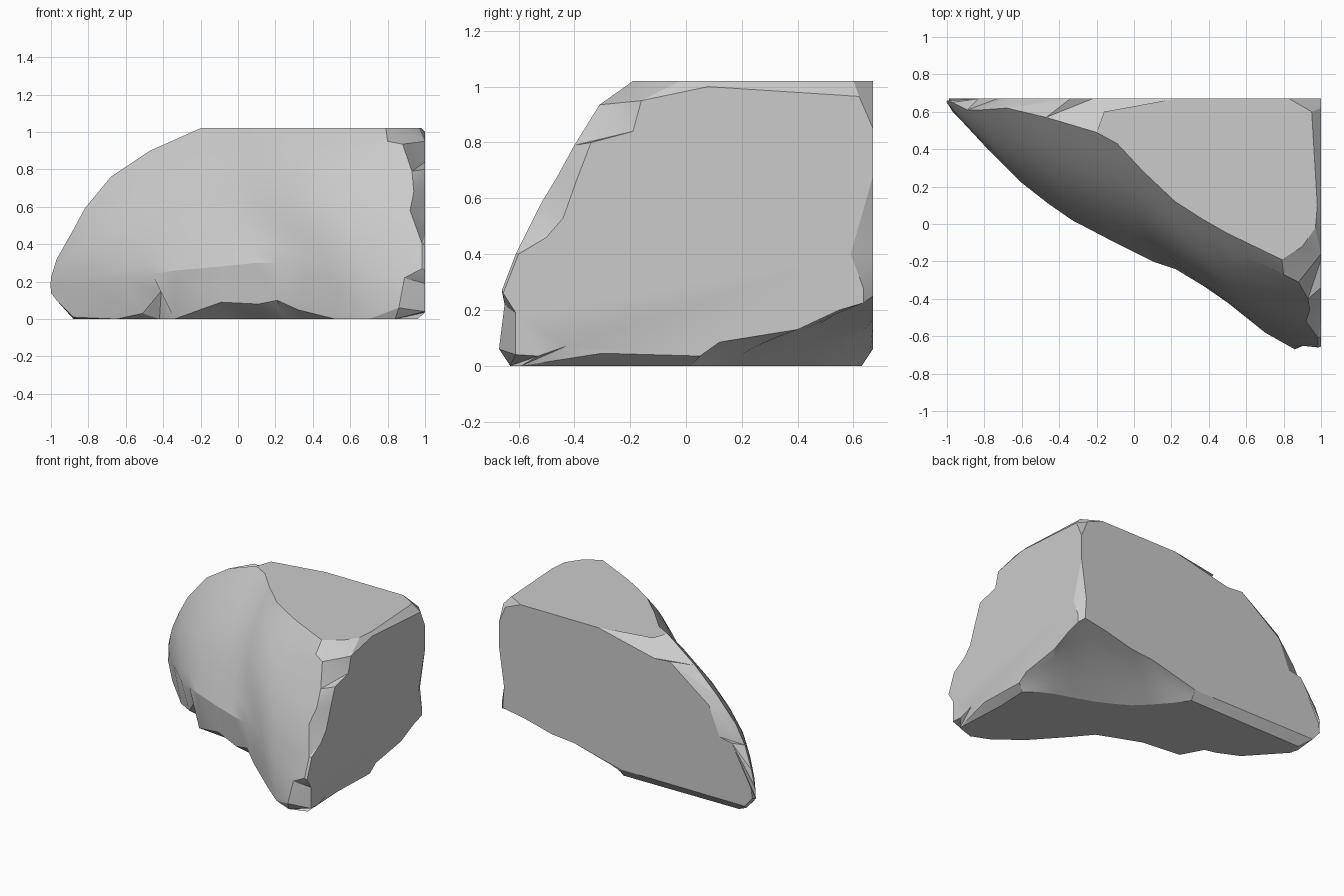
import bpy, bmesh, math
from mathutils import Vector

if "Cube" in bpy.data.objects:
    bpy.data.objects.remove(bpy.data.objects["Cube"])

bm = bmesh.new()
cache = {}


def vert(p):
    key = tuple(round(c, 3) for c in p)
    if key not in cache:
        cache[key] = bm.verts.new(key)
    return cache[key]


def face(points):
    vs = []
    for p in points:
        v = vert(p)
        if v not in vs:
            vs.append(v)
    if len(vs) > 2 and bm.faces.get(vs) is None:
        bm.faces.new(vs)


def lengths(line):
    out = [0.0]
    for a, b in zip(line, line[1:]):
        out.append(out[-1] + (Vector(b) - Vector(a)).length)
    return [d / out[-1] for d in out]


def strip(a, b):
    """Triangles between two open lines of any point count."""
    ta, tb, i, j = lengths(a), lengths(b), 0, 0
    while i < len(a) - 1 or j < len(b) - 1:
        if j == len(b) - 1 or (i < len(a) - 1 and ta[i + 1] <= tb[j + 1]):
            face([a[i], a[i + 1], b[j]])
            i += 1
        else:
            face([a[i], b[j + 1], b[j]])
            j += 1


def grid(columns):
    """Quads between neighbouring lines with equal point counts."""
    for c0, c1 in zip(columns, columns[1:]):
        for k in range(len(c0) - 1):
            face([c0[k], c0[k + 1], c1[k + 1], c1[k]])


def top(*pts):
    return [(x, y, 1.02) for x, y in pts]


def back(*pts):
    return [(x, 0.67, z) for x, z in pts]


def right(*pts):
    return [(1.0, y, z) for y, z in pts]


def floor(*pts):
    return [(x, y, 0.0) for x, y in pts]


# curved front: upper rim, widest line, lower edge, right border
rim = [(-1, .66, .22), (-.97, .65, .32), (-.89, .61, .46), (-.82, .61, .59),
       (-.68, .62, .76), (-.47, .57, .9)] + top((-.2, .49), (-.09, .43), (.05, .28),
                                              (.22, .12), (.36, .03), (.5, -.05))
wide = [(-1, .65, .14), (-.93, .56, .15), (-.8, .42, .18), (-.6, .22, .2),
        (-.46, .11, .24), (-.33, .02, .26), (-.1, -.1, .28), (.1, -.2, .3),
        (.22, -.24, .3), (.37, -.33, .24), (.5, -.42, .18), (.7, -.58, .15)]
low = [(-.97, .6, .1), (-.88, .52, .01), (-.65, .29, 0), (-.51, .18, .03),
       (-.41, .11, .15), (-.34, .05, 0), (-.09, -.09, .09), (.11, -.18, .08),
       (.21, -.2, .1), (.32, -.28, .05), (.52, -.42, 0), (.7, -.57, 0)]
border = [(.79, -.19, 1.02), (.8, -.27, .95), (.88, -.31, .935), (.93, -.4, .79),
          (.94, -.46, .68), (.92, -.52, .58), (.985, -.61, .4), (.985, -.66, .27),
          (.89, -.65, .22), (.86, -.67, .06)]
rows = len(border)
columns = []
for i, (r, w, l) in enumerate(zip(rim, wide, low)):
    r, w = Vector(r), Vector(w)
    swell = .055 + .04 * math.exp(-((i - 9.5) / 1.8) ** 2)
    out = Vector((-.45, -.8, .4)) * (r - w).length * swell
    col = []
    for k in range(rows - 1):
        t = k / (rows - 2)
        col.append(tuple(r.lerp(w, t) + out * math.sin(math.pi * t)))
    columns.append(col + [l])
columns.append(border)
grid(columns)

# chipped lower front edge
base = floor((-.88, .58), (-.86, .52), (-.65, .29), (-.5, .22), (-.42, .2),
             (-.34, .05), (-.06, .02), (.12, -.05), (.24, -.1), (.34, -.22),
             (.52, -.42), (.7, -.57), (.84, -.63))
lower = low + [border[-1]]
for k in range(len(base) - 1):
    face([lower[k], base[k], base[k + 1]])
    face([lower[k], base[k + 1], lower[k + 1]])

# outlines of the flat cuts
top_right = top((.79, -.19), (.9, -.12), (.97, -.02), (.98, .1), (.95, .6))
top_back = top((.83, .67), (.22, .67), (-.16, .6))
right_front = right((-.16, .95), (-.19, .84), (-.34, .8), (-.39, .67), (-.44, .53),
                    (-.5, .46), (-.6, .4), (-.655, .26), (-.61, .19), (-.61, .04))
right_low = right((-.61, .04), (-.53, .035), (-.43, .07), (-.3, .045), (.05, .035))
right_scoop = right((.05, .035), (.12, .085), (.4, .13), (.55, .2), (.635, .225))
right_back = right((.635, .225), (.635, .28), (.59, .4), (.67, .68), (.67, .85))
right_top = right((-.16, .95), (.08, 1.0), (.62, .965))
back_right = back((.97, .25), (.96, .4), (1, .68))
back_scoop = back((.97, .25), (.8, .22), (.58, .165), (.41, .15), (.05, .06))
back_left = back((.22, 1.02), (-.22, .92), (-.34, .93), (-.65, .7), (-.73, .5),
                 (-.83, .48), (-.98, .2), (-.99, .13), (-.93, .06))
floor_right = floor((.84, -.63), (.96, -.59), (.94, -.2), (.95, .02))
floor_scoop = floor((.95, .02), (.88, .08), (.78, .13), (.66, .17), (.52, .22),
                    (.4, .28), (.3, .34), (.22, .42), (.13, .52), (.05, .63))
corner = back((1, .85), (.95, .97), (.83, 1.02))

# flat cuts
face(rim[6:] + top_right + top_back)
face(right_front + right_low + right_scoop + right_back + right_top[::-1])
face(back_left + back_scoop[::-1] + back_right + corner)
face(base + floor_right + floor_scoop + floor((-.85, .62)))

# scooped bottom corner
scoop_lines = []
for a, b in zip(right_scoop + back_scoop, floor_scoop):
    a, b = Vector(a), Vector(b)
    sag = Vector((0, 0, .03)) * (a - b).length
    scoop_lines.append([tuple(a.lerp(b, k / 4) + sag * math.sin(math.pi * k / 4))
                        for k in range(5)])
grid(scoop_lines)

# rough chamfers along the edges
for side in (scoop_lines[0], scoop_lines[-1]):
    face(side)
face(border[:3] + [right_front[0]])
strip(top_right, right_top)
strip(border[2:], right_front)
face([border[-1], right_front[-1], base[-1]])
strip(right_low, floor_right)
strip(right_back[:4], back_right)
face([top_right[-1], right_top[-1]] + corner)
strip([top_back[-1]] + rim[6:0:-1] + columns[0] + [base[0]], back_left)
strip([back_scoop[-1], back_left[-1]], [floor_scoop[-1]] + floor((-.85, .62)) + [base[0]])

bmesh.ops.recalc_face_normals(bm, faces=bm.faces)
mesh = bpy.data.meshes.new("rock_shard")
bm.to_mesh(mesh)
bm.free()
rock = bpy.data.objects.new("rock_shard", mesh)
bpy.context.collection.objects.link(rock)
bpy.context.view_layer.objects.active = rock
rock.select_set(True)
bpy.ops.object.shade_smooth_by_angle(angle=math.radians(24))
